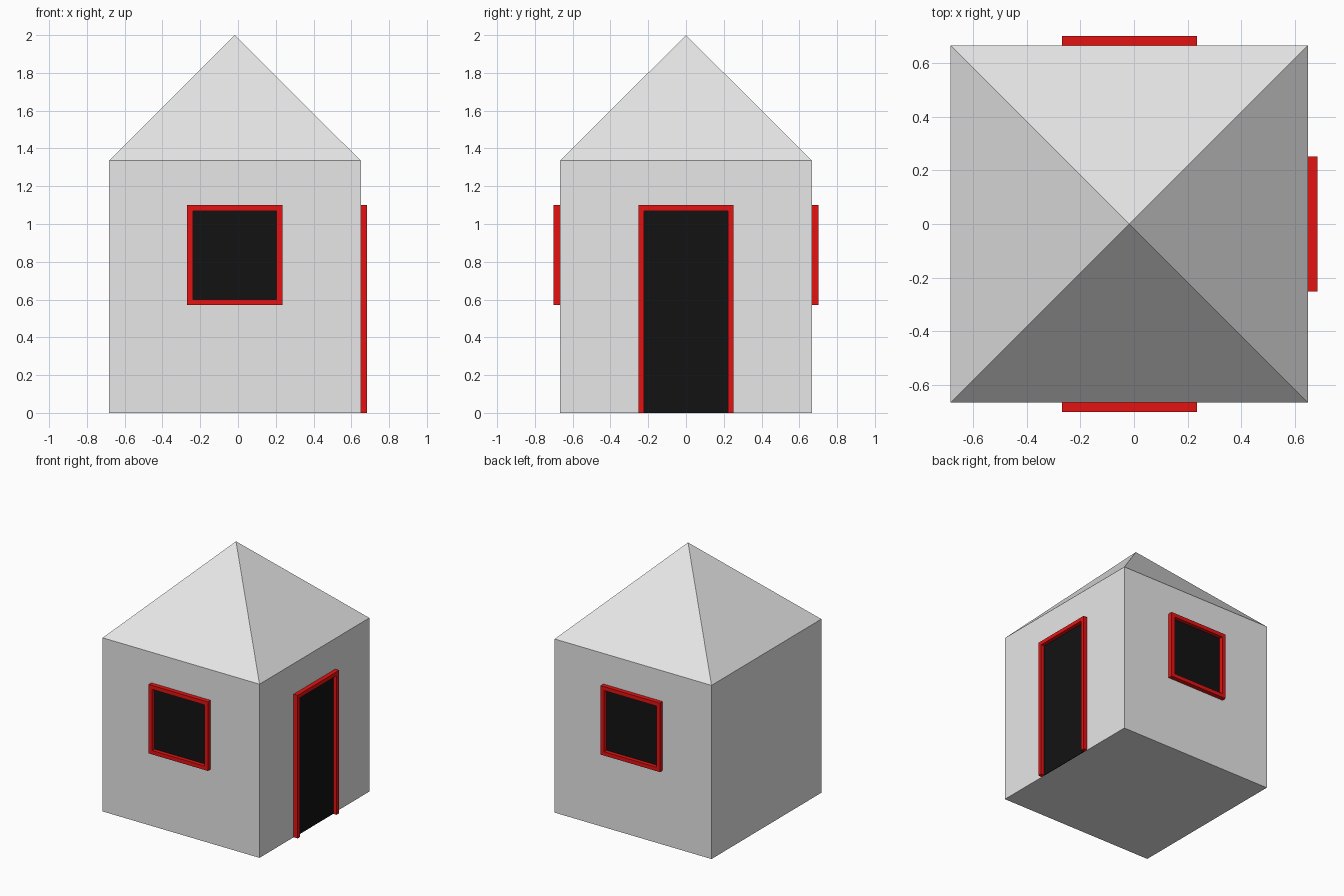
import bpy
import bmesh
from mathutils import Matrix, Vector

if "Cube" in bpy.data.objects:
    bpy.data.objects.remove(bpy.data.objects["Cube"], do_unlink=True)

CX = -0.017      # house centre on x
HALF = 0.667     # half the width of the house
EAVES, PEAK = 1.335, 2.0


def material(name, colour):
    mat = bpy.data.materials.new(name)
    mat.use_nodes = True
    mat.diffuse_color = (*colour, 1)
    mat.node_tree.nodes["Principled BSDF"].inputs["Base Color"].default_value = (*colour, 1)
    return mat


GREY = material("pale_grey", (0.8, 0.8, 0.8))
RED = material("red", (0.78, 0.006, 0.006))
BLACK = material("black", (0.006, 0.006, 0.006))


def finish(name, bm, mat):
    bmesh.ops.recalc_face_normals(bm, faces=bm.faces)
    mesh = bpy.data.meshes.new(name)
    bm.to_mesh(mesh)
    bm.free()
    mesh.materials.append(mat)
    obj = bpy.data.objects.new(name, mesh)
    bpy.context.collection.objects.link(obj)
    return obj


def add_box(bm, lo, hi):
    lo, hi = Vector(lo), Vector(hi)
    place = Matrix.Translation((lo + hi) / 2) @ Matrix.Diagonal((*(hi - lo), 1))
    bmesh.ops.create_cube(bm, size=1, matrix=place)


# House body: walls with a pyramid roof in one closed shell
bm = bmesh.new()
add_box(bm, (CX - HALF, -HALF, 0), (CX + HALF, HALF, EAVES))
top = max(bm.faces, key=lambda f: f.calc_center_median().z)
roof = bmesh.ops.poke(bm, faces=[top])
roof["verts"][0].co.z = PEAK
finish("house_body", bm, GREY)


def opening(name, angle, bottom, top, sill):
    """Dark panel with a raised frame, modelled on the front wall and turned about the house."""
    half, bar, depth = 0.252, 0.03, 0.034
    wall, front = -HALF, -HALF - depth
    turn = Matrix.Translation((CX, 0, 0)) @ Matrix.Rotation(angle, 4, "Z")

    bm = bmesh.new()
    low = bottom + bar if sill else bottom
    for side in (-1, 1):
        edges = sorted((side * half, side * (half - bar)))
        add_box(bm, (edges[0], front, bottom), (edges[1], wall, top))
    add_box(bm, (bar - half, front, top - bar), (half - bar, wall, top))
    if sill:
        add_box(bm, (bar - half, front, bottom), (half - bar, wall, low))
    bm.transform(turn)
    finish(name + "_frame", bm, RED)

    bm = bmesh.new()
    add_box(bm, (bar - half, wall - 0.005, low), (half - bar, wall, top - bar))
    bm.transform(turn)
    finish(name + "_panel", bm, BLACK)


# Windows front and back, door on the left side
QUARTER = 1.570796
opening("front_window", 0, 0.57, 1.1, True)
opening("back_window", 2 * QUARTER, 0.57, 1.1, True)
opening("door", QUARTER, 0, 1.1, False)
